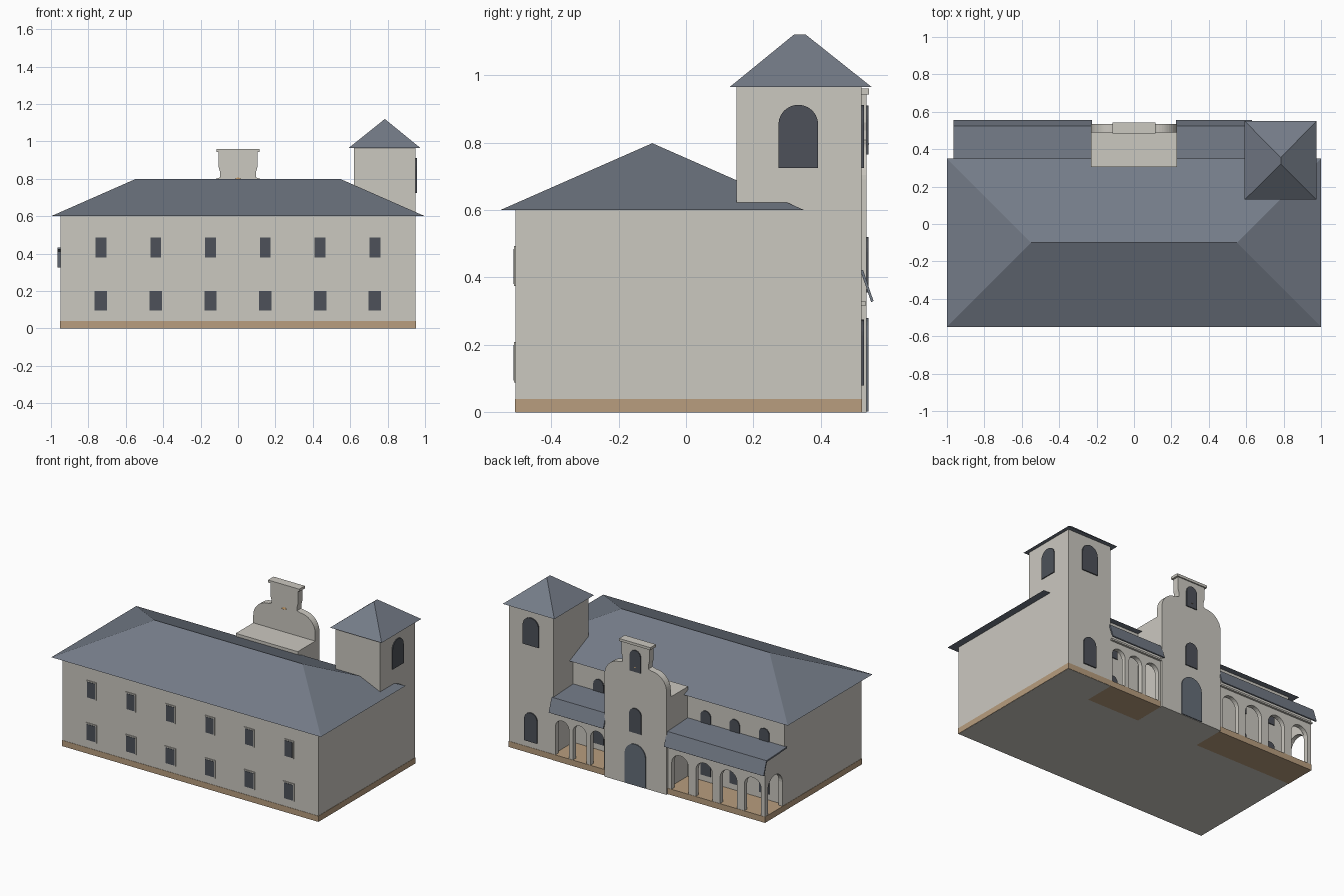
import bpy
import math

cube = bpy.data.objects.get("Cube")
if cube:
    bpy.data.objects.remove(cube, do_unlink=True)


def material(name, rgb):
    m = bpy.data.materials.new(name)
    m.use_nodes = True
    m.diffuse_color = (*rgb, 1)
    for node in m.node_tree.nodes:
        if node.type == 'BSDF_PRINCIPLED':
            node.inputs["Base Color"].default_value = (*rgb, 1)
            node.inputs["Roughness"].default_value = 0.9
    return m


PLASTER = material("pale plaster", (0.60, 0.58, 0.53))
SLATE = material("slate roof", (0.175, 0.20, 0.245))
GLASS = material("dark glass", (0.075, 0.083, 0.10))
DOOR = material("slate door", (0.13, 0.155, 0.19))
TAN = material("tan stone", (0.48, 0.34, 0.21))
BRASS = material("bell brass", (0.45, 0.27, 0.12))


def mesh(name, verts, faces, mat):
    me = bpy.data.meshes.new(name)
    me.from_pydata(verts, [], faces)
    me.materials.append(mat)
    ob = bpy.data.objects.new(name, me)
    bpy.context.collection.objects.link(ob)
    # consistent outward normals
    import bmesh
    bm = bmesh.new()
    bm.from_mesh(me)
    bmesh.ops.recalc_face_normals(bm, faces=bm.faces)
    bm.to_mesh(me)
    bm.free()
    return ob


def prism(name, pts, axis, a, b, mat):
    """Extrude a 2D outline (horizontal, z) along axis from a to b."""
    n = len(pts)
    place = (lambda p, d: (d, p[0], p[1])) if axis == 'x' else (lambda p, d: (p[0], d, p[1]))
    verts = [place(p, a) for p in pts] + [place(p, b) for p in pts]
    faces = [list(range(n)), list(range(2 * n - 1, n - 1, -1))]
    faces += [(i, (i + 1) % n, (i + 1) % n + n, i + n) for i in range(n)]
    return mesh(name, verts, faces, mat)


def box(name, x0, x1, y0, y1, z0, z1, mat):
    return prism(name, [(x0, z0), (x1, z0), (x1, z1), (x0, z1)], 'y', y0, y1, mat)


def arc(cx, cz, r, start, end, steps=12):
    return [(cx + r * math.cos(math.radians(start + (end - start) * i / steps)),
             cz + r * math.sin(math.radians(start + (end - start) * i / steps)))
            for i in range(steps + 1)]


def arched(c, w, z0, z1):
    """Outline of a round-headed opening, from bottom right to bottom left."""
    return [(c + w / 2, z0)] + arc(c, z1 - w / 2, w / 2, 0, 180) + [(c - w / 2, z0)]


def hip_roof(name, x0, x1, y0, y1, z0, ridge, z1):
    (rx0, ry0), (rx1, ry1) = ridge
    verts = [(x0, y0, z0), (x1, y0, z0), (x1, y1, z0), (x0, y1, z0),
             (rx0, ry0, z1), (rx1, ry1, z1)]
    if rx0 != rx1:   # ridge along x
        faces = [(0, 1, 5, 4), (2, 3, 4, 5), (1, 2, 5), (3, 0, 4)]
    else:            # ridge along y
        faces = [(1, 2, 5, 4), (3, 0, 4, 5), (0, 1, 4), (2, 3, 5)]
    return mesh(name, verts, faces + [(3, 2, 1, 0)], SLATE)


# Main hall with tan plinth and hipped roof
BACK = 0.31     # rear wall of the hall
FACE = 0.52     # front of arcade and tower at the rear
box("hall_walls", -0.95, 0.95, -0.505, BACK, 0, 0.602, PLASTER)
box("hall_plinth", -0.952, 0.952, -0.507, BACK, 0.001, 0.04, TAN)
hip_roof("hall_roof", -1, 1, -0.55, 0.35, 0.6, ((-0.55, -0.1), (0.55, -0.1)), 0.798)

# Two rows of square windows on the front
for row, (z0, z1, w) in {"lower": (0.095, 0.2, 0.066), "upper": (0.38, 0.485, 0.058)}.items():
    for i in range(6):
        x = -0.733 + i * 0.293
        box(f"{row}_window_frame_{i}", x - w / 2 - 0.008, x + w / 2 + 0.008,
            -0.51, -0.504, z0 - 0.006, z1 + 0.008, PLASTER)
        box(f"{row}_window_{i}", x - w / 2, x + w / 2, -0.512, -0.504, z0, z1, GLASS)

# Arched windows on the rear wall of the hall
for i, x in enumerate((-0.80, -0.58, -0.365, 0.43)):
    prism(f"rear_upper_window_{i}", arched(x, 0.075, 0.36, 0.515), 'y', BACK - 0.002, BACK + 0.006, GLASS)
    prism(f"rear_lower_window_{i}", arched(x, 0.075, 0.08, 0.235), 'y', BACK - 0.002, BACK + 0.006, GLASS)

# Corner tower
box("tower_walls", 0.62, 0.95, 0.15, FACE, 0, 0.967, PLASTER)
box("tower_plinth", 0.62, 0.952, 0.15, FACE + 0.002, 0.001, 0.04, TAN)
hip_roof("tower_roof", 0.592, 0.975, 0.13, 0.55, 0.965, ((0.785, 0.32), (0.785, 0.355)), 1.12)
prism("tower_side_window", arched(0.333, 0.118, 0.725, 0.912), 'x', 0.948, 0.956, GLASS)
prism("tower_rear_window", arched(0.785, 0.118, 0.725, 0.912), 'y', FACE - 0.002, FACE + 0.007, GLASS)
prism("tower_low_window", arched(0.785, 0.095, 0.08, 0.275), 'y', FACE - 0.002, FACE + 0.007, GLASS)

# Gabled entrance with curved shoulders
FRONT = 0.535
box("entrance_block", -0.23, 0.23, 0.305, 0.495, 0, 0.64, PLASTER)
half = ([(0.23, 0)] + arc(0.12, 0.69, 0.11, 0, 90)
        + [(0.095, 0.808), (0.096, 0.835), (0.103, 0.86), (0.103, 0.945)])
prism("entrance_gable", half + [(-x, z) for x, z in reversed(half)], 'y', 0.49, FRONT, PLASTER)
box("gable_cap", -0.116, 0.116, 0.484, 0.543, 0.943, 0.96, PLASTER)
for name, w, z0, z1, mat in (("bell_niche", 0.08, 0.765, 0.91, GLASS),
                             ("gable_window", 0.09, 0.355, 0.52, GLASS),
                             ("entrance_door", 0.155, 0.003, 0.28, DOOR)):
    prism(name, arched(0, w, z0, z1), 'y', FRONT - 0.002, FRONT + 0.006, mat)

# Small bell
bpy.ops.mesh.primitive_cone_add(vertices=16, radius1=0.03, radius2=0.006, depth=0.048,
                                location=(0, 0.513, 0.818))
bell = bpy.context.object
bell.name = "bell"
bell.data.materials.append(BRASS)


def arcade_wall(name, axis, start, end, centres, width, a, b):
    """Wall whose lower edge is notched by arches standing on the floor."""
    pts = [(start, 0.415), (start, 0.035)]
    for c in centres:
        pts += list(reversed(arched(c, width, 0.035, 0.28)))
    pts += [(end, 0.035), (end, 0.415)]
    prism(name, pts, axis, a, b, PLASTER)


# Arcades on both sides of the entrance
for side, x0, x1, count, width, rx0, rx1 in (("right", -0.95, -0.23, 4, 0.125, -0.965, -0.225),
                                             ("left", 0.23, 0.62, 3, 0.1, 0.225, 0.63)):
    pitch = (x1 - x0) / count
    centres = [x0 + pitch * (i + 0.5) for i in range(count)]
    arcade_wall(f"{side}_arcade", 'y', x0, x1, centres, width, 0.49, FACE)
    box(f"{side}_arcade_floor", x0 - 0.002, x1, BACK, FACE + 0.002, 0, 0.04, TAN)
    box(f"{side}_arcade_cornice", x0, x1, FACE - 0.005, FACE + 0.014, 0.317, 0.328, PLASTER)
    # roof sheet: nearly flat top, steep front flap
    sheet = [(0.305, 0.432), (0.525, 0.422), (0.556, 0.33),
             (0.549, 0.327), (0.52, 0.412), (0.305, 0.422)]
    prism(f"{side}_arcade_roof", sheet, 'x', rx0, rx1, SLATE)

# Open end of the longer arcade
arcade_wall("arcade_end", 'x', BACK, FACE, [0.412], 0.155, -0.95, -0.922)
